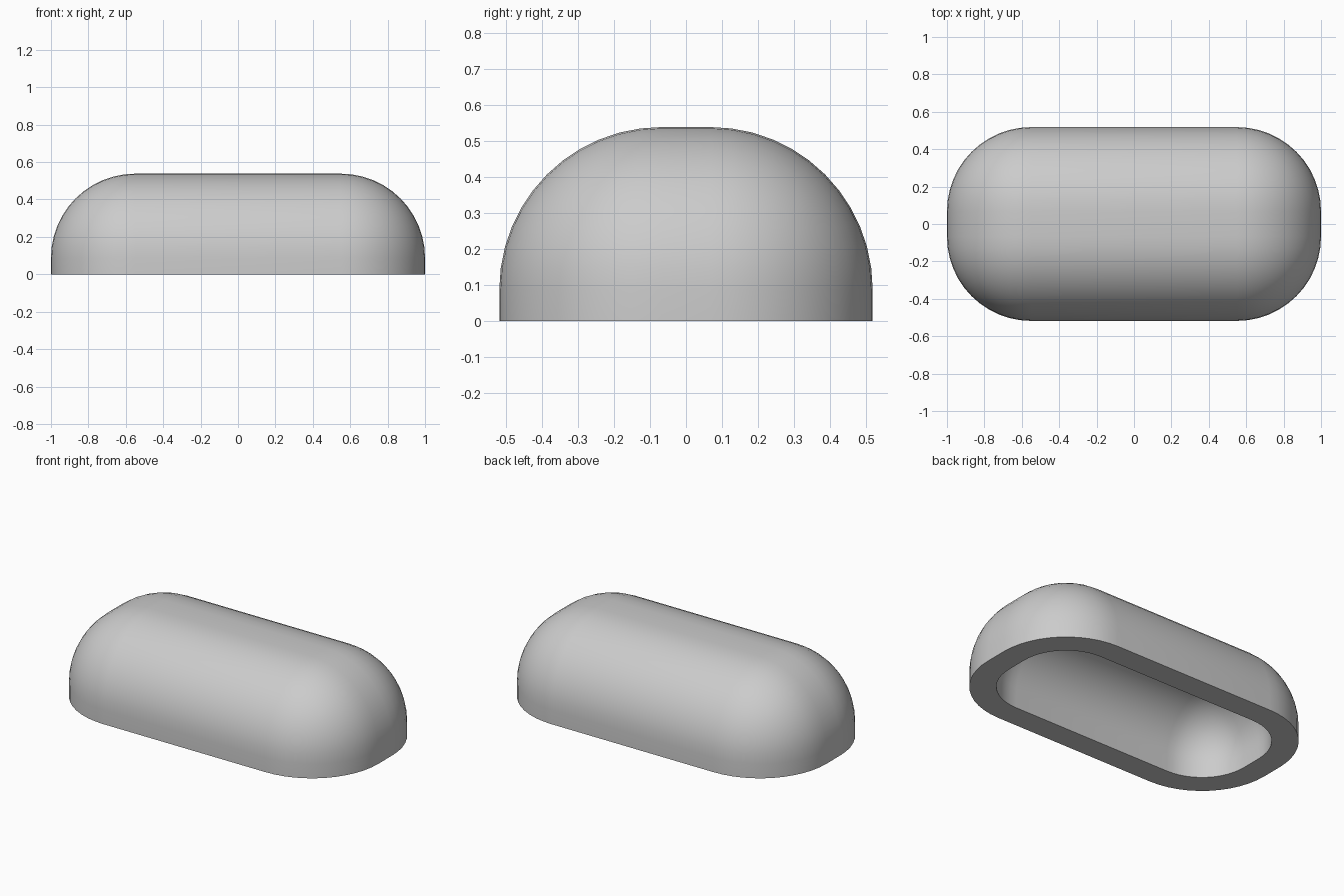
import bpy
import bmesh

default = bpy.data.objects.get("Cube")
if default:
    bpy.data.objects.remove(default, do_unlink=True)

HALF = (1.0, 0.518, 0.538)   # outer half extents
RADIUS = 0.45                # outer edge rounding
WALL = 0.15                  # shell thickness

grey = bpy.data.materials.new("plain_grey")
grey.use_nodes = True
colour = (0.6, 0.6, 0.6, 1.0)
grey.diffuse_color = colour
grey.node_tree.nodes["Principled BSDF"].inputs["Base Color"].default_value = colour

# Outer skin: upper half of a rounded box, open underneath
bm = bmesh.new()
bmesh.ops.create_cube(bm, size=2)
bmesh.ops.scale(bm, vec=HALF, verts=bm.verts)
bmesh.ops.bevel(bm, geom=bm.edges[:], offset=RADIUS, offset_type='OFFSET',
                segments=12, profile=0.5, affect='EDGES')
bmesh.ops.bisect_plane(bm, geom=bm.verts[:] + bm.edges[:] + bm.faces[:],
                       plane_co=(0, 0, 0), plane_no=(0, 0, 1), clear_inner=True)
bmesh.ops.recalc_face_normals(bm, faces=bm.faces[:])
# Make sure the skin faces outwards before it is thickened inwards
top = max(bm.faces, key=lambda f: f.calc_center_median().z)
if top.normal.z < 0:
    bmesh.ops.reverse_faces(bm, faces=bm.faces[:])

mesh = bpy.data.meshes.new("rounded_shell")
bm.to_mesh(mesh)
bm.free()
mesh.materials.append(grey)
shell = bpy.data.objects.new("rounded_shell", mesh)
bpy.context.collection.objects.link(shell)
bpy.ops.object.select_all(action='DESELECT')
shell.select_set(True)
bpy.context.view_layer.objects.active = shell

# Cavity and flat rim
wall = shell.modifiers.new("wall", 'SOLIDIFY')
wall.thickness = WALL
wall.offset = -1
wall.use_even_offset = True
bpy.ops.object.modifier_apply(modifier=wall.name)

# Smooth skin with a crisp rim
bpy.ops.object.shade_smooth_by_angle(angle=0.6)
